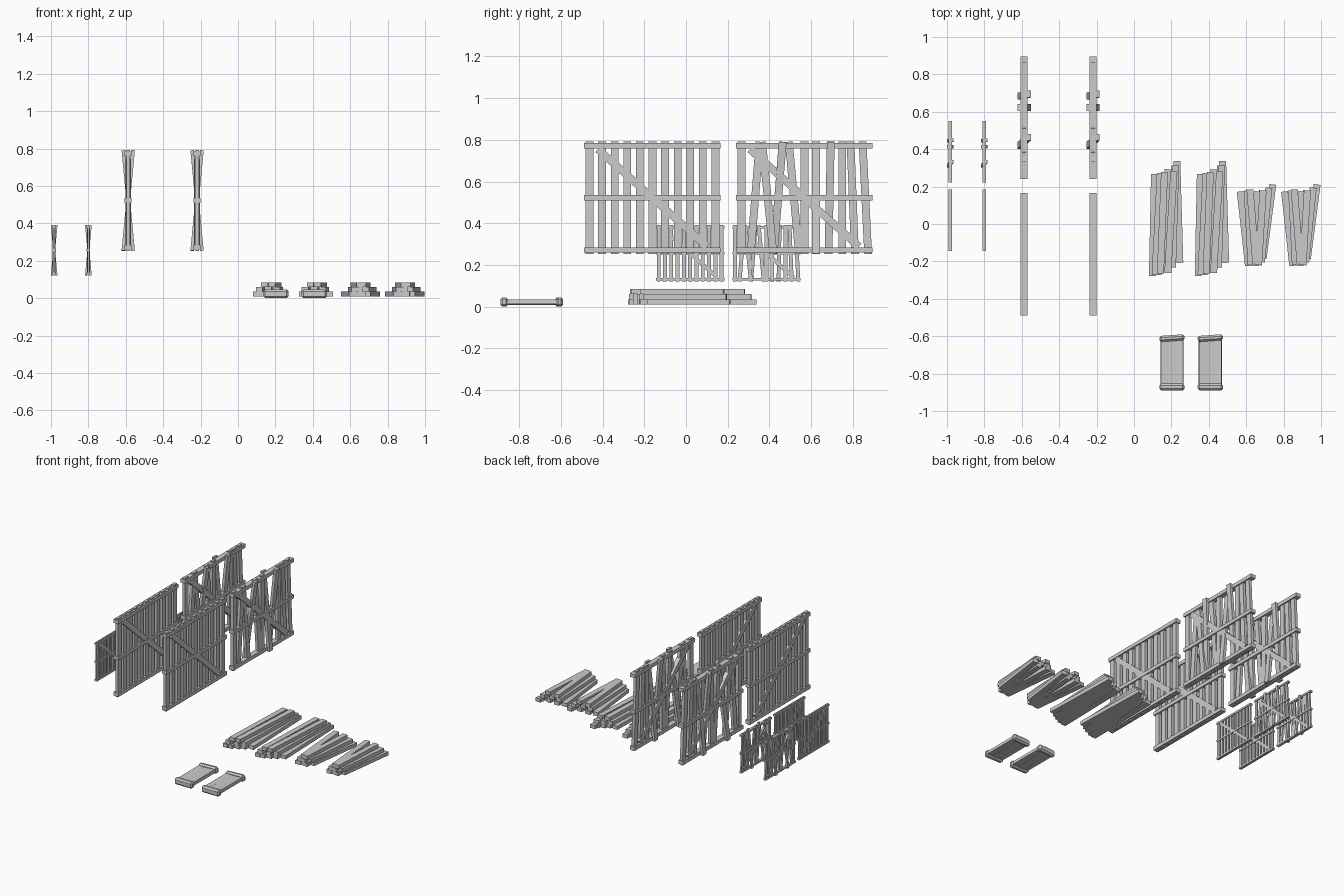
import bpy, bmesh
from mathutils import Matrix, Vector, Euler


def boards(name, parts, loc, scale=1.0, bevel=0.0):
    """One object from boxes given as (centre, size, rotation)."""
    bm = bmesh.new()
    for c, s, r in parts:
        m = Matrix.Translation(Vector(c)) @ Euler(r).to_matrix().to_4x4() @ Matrix.Diagonal((*s, 1))
        bmesh.ops.create_cube(bm, size=1, matrix=m)
    me = bpy.data.meshes.new(name)
    bm.to_mesh(me)
    bm.free()
    ob = bpy.data.objects.new(name, me)
    ob.location = loc
    ob.scale = (scale,) * 3
    bpy.context.collection.objects.link(ob)
    if bevel:
        mod = ob.modifiers.new("edge", 'BEVEL')
        mod.width = bevel
        mod.segments = 1
    return ob


# fence panel frame: three rails and a diagonal brace
frame = [((0, 0, z), (0.037, 0.655, 0.025), (0, 0, 0)) for z in (-0.25, 0, 0.25)]
frame.append(((0, 0, 0), (0.03, 0.70, 0.036), (-0.728, 0, 0)))

# loose slats of the broken panel: index -> (y shift, sideways tilt, lean)
loose = {1: (0.005, -0.08, 0), 2: (0.005, 0.10, 0), 3: (-0.005, -0.08, 0.095),
         4: (0.01, 0.09, 0), 6: (-0.005, 0, -0.095), 7: (0.0, -0.02, 0.095),
         9: (-0.01, 0.04, 0), 10: (-0.01, 0.05, 0)}


def panel(name, broken, loc, scale):
    parts = list(frame)
    for i in range(11):
        dy, tilt, lean = loose.get(i, (0, 0, 0)) if broken else (0, 0, 0)
        parts.append(((0, -0.302 + i * 0.0604 + dy, 0), (0.02, 0.037, 0.54), (tilt, lean, 0)))
    boards(name, parts, loc, scale)


# large and half-size panels, whole in front and broken behind
for x in (-0.587, -0.219):
    panel("large_fence_panel", False, (x, -0.161, 0.522), 1)
    panel("large_broken_panel", True, (x, 0.568, 0.522), 1)
for x in (-0.983, -0.80):
    panel("small_fence_panel", False, (x, 0.02, 0.256), 0.5)
    panel("small_broken_panel", True, (x, 0.386, 0.256), 0.5)


def pile(name, planks, length, x):
    boards(name, [((px, py, 0.0225 + lay * 0.025), (0.037, length, 0.025), (0, 0, rz))
                  for px, py, lay, rz in planks], (x, 0, 0))


# long plank piles: x, y, layer, turn
long_pile = [(-0.068, -0.006, 0, -0.02), (-0.03, 0.0, 0, -0.05), (0.004, 0.02, 0, -0.03),
             (0.038, 0.04, 0, -0.03), (0.065, 0.065, 0, 0.03),
             (-0.045, 0.0, 1, -0.05), (0.0, 0.02, 1, -0.04), (0.042, 0.04, 1, -0.03),
             (-0.02, 0.005, 2, -0.04), (0.025, 0.01, 2, -0.06)]
for x in (0.172, 0.417):
    pile("long_plank_pile", long_pile, 0.545, x)

# short plank piles, fanned out
short_pile = [(-0.066, -0.025, 0, 0.11), (-0.028, -0.015, 0, 0.04), (0.018, -0.02, 0, -0.06),
              (0.06, 0.013, 0, -0.13),
              (-0.04, -0.02, 1, 0.05), (0.0, -0.025, 1, -0.03), (0.045, -0.005, 1, -0.10),
              (-0.02, -0.015, 2, 0.08), (0.022, -0.02, 2, -0.06)]
for x in (0.656, 0.893):
    pile("short_plank_pile", short_pile, 0.40, x)

# little pallets: three boards held by two end bars
for x in (0.203, 0.408):
    boards("pallet_boards", [((-0.043, 0, 0.022), (0.036, 0.26, 0.022), (0, 0.1, 0)),
                             ((0, 0, 0.02), (0.05, 0.26, 0.022), (0, 0, 0)),
                             ((0.043, 0, 0.022), (0.036, 0.26, 0.022), (0, -0.1, 0))],
           (x, -0.742, 0))
    boards("pallet_end_bars", [((0, -0.13, 0.0225), (0.135, 0.036, 0.045), (0, 0, 0)),
                               ((0, 0.132, 0.0225), (0.135, 0.032, 0.045), (0, 0, 0.07))],
           (x, -0.742, 0), bevel=0.01)
